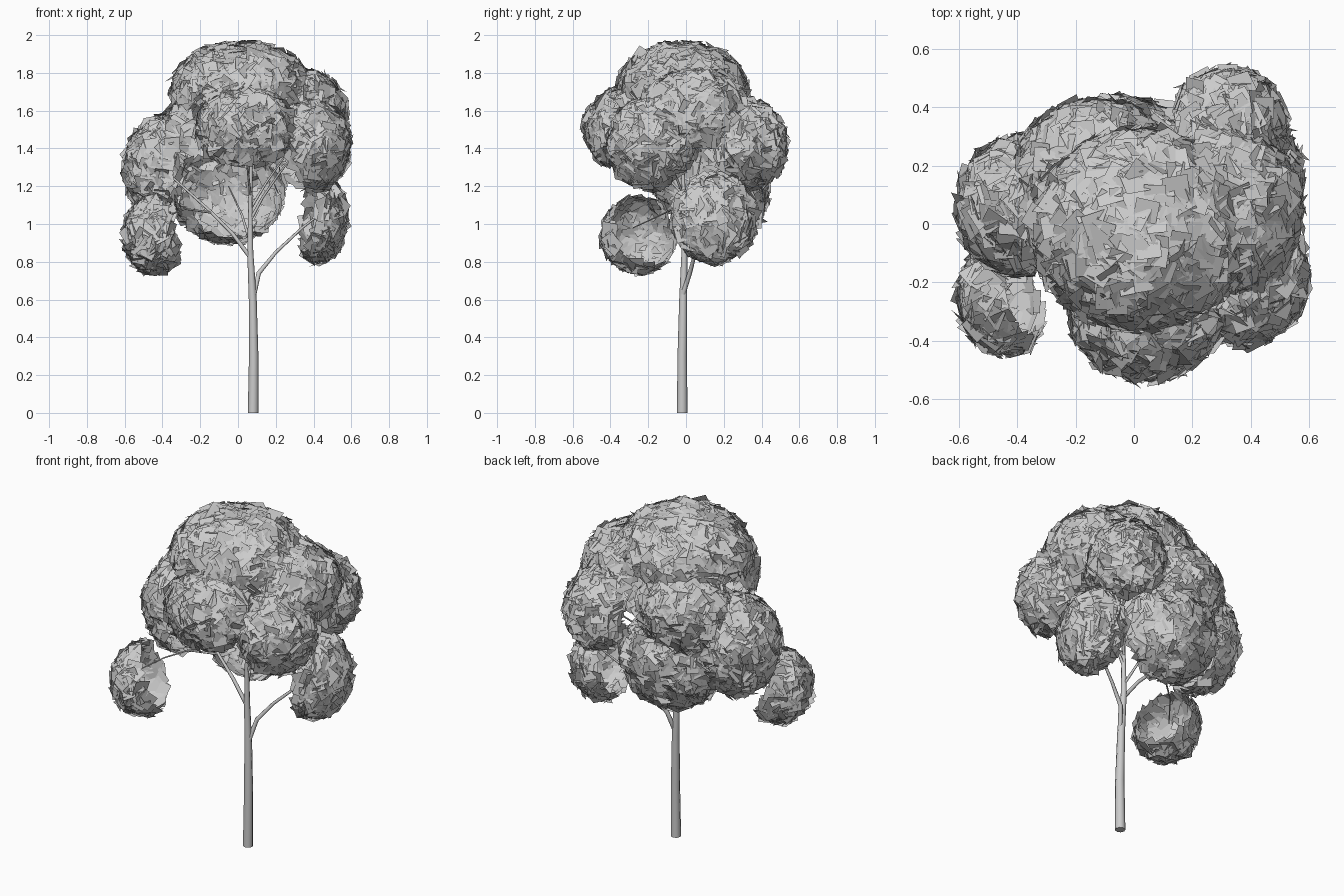
import bpy, math, random
from mathutils import Vector, Matrix

if "Cube" in bpy.data.objects:
    bpy.data.objects.remove(bpy.data.objects["Cube"])

random.seed(7)


def limb(name, pts):
    """Tapered round limb through points (x, y, z, radius)."""
    cu = bpy.data.curves.new(name, 'CURVE')
    cu.dimensions = '3D'
    cu.bevel_depth = 1.0
    cu.bevel_resolution = 2
    cu.use_fill_caps = True
    sp = cu.splines.new('POLY')
    sp.points.add(len(pts) - 1)
    for p, (x, y, z, r) in zip(sp.points, pts):
        p.co = (x, y, z, 1)
        p.radius = r
    ob = bpy.data.objects.new(name, cu)
    bpy.context.collection.objects.link(ob)
    bpy.ops.object.select_all(action='DESELECT')
    ob.select_set(True)
    bpy.context.view_layer.objects.active = ob
    bpy.ops.object.convert(target='MESH')
    bpy.ops.object.shade_smooth_by_angle(angle=math.radians(50))


# Trunk and branches
limb("trunk", [(.08, -.02, 0, .028), (.083, -.02, .3, .025), (.078, -.015, .6, .021),
               (.065, -.008, .85, .016), (.065, -.01, 1.1, .011), (.07, -.02, 1.4, .008),
               (.05, -.02, 1.75, .004)])
limb("right_branch", [(.085, -.015, .63, .013), (.11, .02, .74, .012), (.2, .05, .85, .009),
                      (.34, .1, .98, .007), (.47, .15, 1.08, .004)])
limb("left_branch", [(.068, -.01, .82, .012), (-.03, .0, .95, .010), (-.15, .02, 1.07, .008),
                     (-.35, .06, 1.25, .006), (-.45, .08, 1.36, .003)])
limb("low_left_branch", [(-.14, .02, 1.06, .006), (-.28, -.07, 1.08, .005),
                         (-.38, -.15, 1.04, .004), (-.48, -.28, .98, .003)])
limb("upper_right_branch", [(.065, -.01, 1.02, .009), (.13, -.01, 1.14, .007),
                            (.22, -.06, 1.27, .006), (.38, -.15, 1.48, .003)])
limb("back_right_branch", [(.065, -.01, 1.08, .008), (.15, .1, 1.22, .006), (.32, .34, 1.46, .003)])
limb("back_branch", [(.065, -.01, .9, .008), (.02, .1, 1.05, .006), (-.05, .28, 1.2, .003)])
limb("front_branch", [(.066, -.01, 1.15, .007), (.05, -.15, 1.3, .005), (.04, -.36, 1.52, .003)])

# Leaf lobes: name, centre, radii
LOBES = [
    ("top_leaves", (.02, -.02, 1.70), (.37, .34, .26)),
    ("upper_right_leaves", (.31, .04, 1.59), (.26, .29, .23)),
    ("right_leaves", (.38, -.18, 1.42), (.21, .23, .24)),
    ("front_leaves", (.04, -.31, 1.50), (.26, .22, .22)),
    ("back_right_leaves", (.32, .32, 1.42), (.20, .21, .23)),
    ("low_right_leaves", (.42, .15, 1.03), (.15, .22, .23)),
    ("left_leaves", (-.38, .06, 1.29), (.22, .24, .28)),
    ("back_leaves", (-.05, .20, 1.18), (.29, .23, .28)),
    ("upper_back_leaves", (-.13, .19, 1.47), (.27, .23, .24)),
    ("low_left_leaves", (-.44, -.25, .94), (.16, .19, .20)),
]
HUB = Vector((.03, 0, 1.2))


def inside(p, c, r):
    return sum(((p[i] - c[i]) / r[i]) ** 2 for i in range(3)) < .88


def leaf_lobe(name, c, r):
    """Open shell of square leaf cards lying on the outer side of an ellipsoid."""
    out = (Vector(c) - HUB).normalized()
    area = 4 * math.pi * ((r[0] * r[1]) ** 1.6 / 3 + (r[0] * r[2]) ** 1.6 / 3
                          + (r[1] * r[2]) ** 1.6 / 3) ** (1 / 1.6)
    count = int(area * 950)
    verts, faces = [], []
    for i in range(count):
        # evenly spread directions
        z = 1 - 2 * (i + .5) / count
        a = i * 2.399963
        s = math.sqrt(1 - z * z)
        d = Vector((s * math.cos(a), s * math.sin(a), z))
        k = random.uniform(.95, 1.02)
        p = Vector([c[j] + d[j] * r[j] * k for j in range(3)])
        n = Vector([d[j] / r[j] for j in range(3)]).normalized()
        if n.dot(out) < -.22:
            continue
        if any(inside(p, c2, r2) for n2, c2, r2 in LOBES if n2 != name):
            continue
        # tilted card
        tilt = Vector([random.gauss(0, .22) for _ in range(3)])
        q = (n + tilt).normalized().to_track_quat('Z', 'Y').to_matrix()
        q = q @ Matrix.Rotation(random.uniform(0, math.tau), 3, 'Z')
        h = random.uniform(.032, .045)
        b = len(verts)
        verts += [p + q @ Vector((x * h, y * h, 0))
                  for x, y in ((-1, -1), (1, -1), (1, 1), (-1, 1))]
        faces.append((b, b + 1, b + 2, b + 3))
    me = bpy.data.meshes.new(name)
    me.from_pydata(verts, [], faces)
    bpy.context.collection.objects.link(bpy.data.objects.new(name, me))


for lobe in LOBES:
    leaf_lobe(*lobe)
